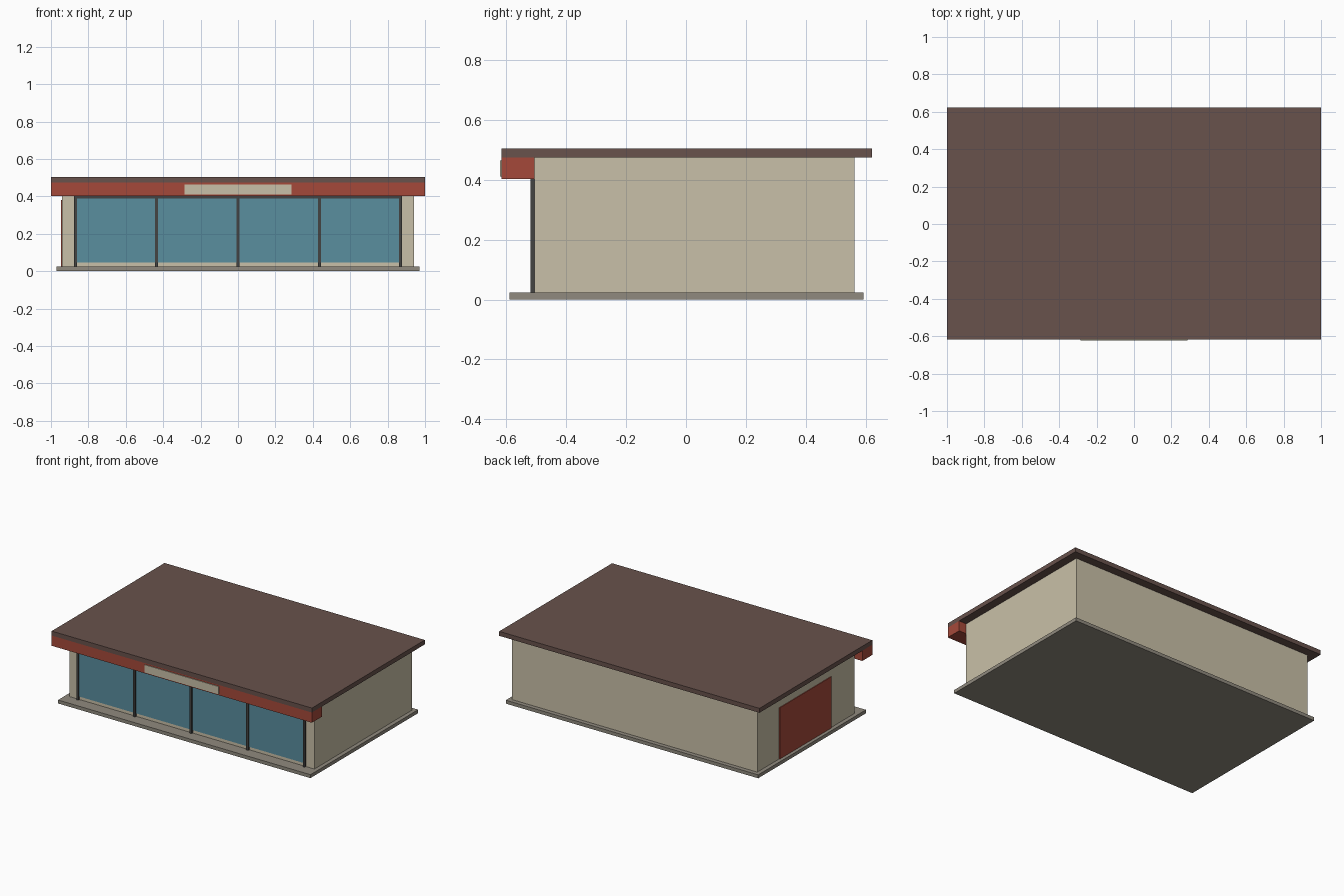
import bpy
from mathutils import Vector

cube = bpy.data.objects.get("Cube")
if cube:
    bpy.data.objects.remove(cube, do_unlink=True)


def material(name, hex_code):
    """Flat material from a display colour, stored as linear values."""
    srgb = [c / 255 for c in bytes.fromhex(hex_code)]
    linear = [c / 12.92 if c <= 0.04045 else ((c + 0.055) / 1.055) ** 2.4 for c in srgb]
    mat = bpy.data.materials.new(name)
    mat.use_nodes = True
    mat.diffuse_color = (*linear, 1)
    bsdf = next(n for n in mat.node_tree.nodes if n.type == 'BSDF_PRINCIPLED')
    bsdf.inputs["Base Color"].default_value = (*linear, 1)
    bsdf.inputs["Roughness"].default_value = 0.9
    return mat


def box(name, x, y, z, mat):
    """Box between the given (low, high) limits on each axis."""
    limits = (x, y, z)
    bpy.ops.mesh.primitive_cube_add(size=1)
    obj = bpy.context.object
    obj.name = obj.data.name = name
    centre = Vector([(a + b) / 2 for a, b in limits])
    for v in obj.data.vertices:
        v.co = centre + Vector([c * (b - a) for c, (a, b) in zip(v.co, limits)])
    obj.data.materials.append(mat)
    return obj


cream = material("cream wall", "C9C0A8")
brown = material("brown roof", "68524C")
red = material("brick red", "A5493A")
blue = material("blue glass", "5A8E9F")
dark = material("dark metal", "444342")
stone = material("grey stone", "908A7E")

WALL_X, WALL_FRONT, FLOOR, ROOF_Z = 0.942, -0.507, 0.024, 0.474
GLASS_X, ROOF_FRONT = 0.87, -0.617

# Building shell
box("base_slab", (-0.97, 0.97), (-0.59, 0.593), (0, FLOOR), stone)
box("walls", (-WALL_X, WALL_X), (WALL_FRONT, 0.563), (FLOOR, ROOF_Z), cream)
box("roof_slab", (-1, 1), (ROOF_FRONT, 0.622), (ROOF_Z, 0.505), brown)

# Front canopy with blank sign panel
box("front_canopy", (-1, 1), (ROOF_FRONT, WALL_FRONT), (0.403, ROOF_Z), red)
box("sign_panel", (-0.285, 0.285), (-0.622, ROOF_FRONT), (0.411, 0.465), cream)

# Shop window: glass, top rail and evenly spaced posts
box("window_glass", (-GLASS_X, GLASS_X), (-0.512, WALL_FRONT), (0.047, 0.392), blue)
box("window_top_rail", (-GLASS_X, GLASS_X), (-0.519, WALL_FRONT), (0.389, 0.403), dark)
for i in range(5):
    x = -GLASS_X + i * GLASS_X / 2
    box(f"window_post_{i + 1}", (x - 0.008, x + 0.008), (-0.52, WALL_FRONT), (FLOOR, 0.403), dark)

# Wide side door
box("side_door", (-WALL_X - 0.005, -WALL_X), (-0.245, 0.322), (FLOOR, 0.38), red)
